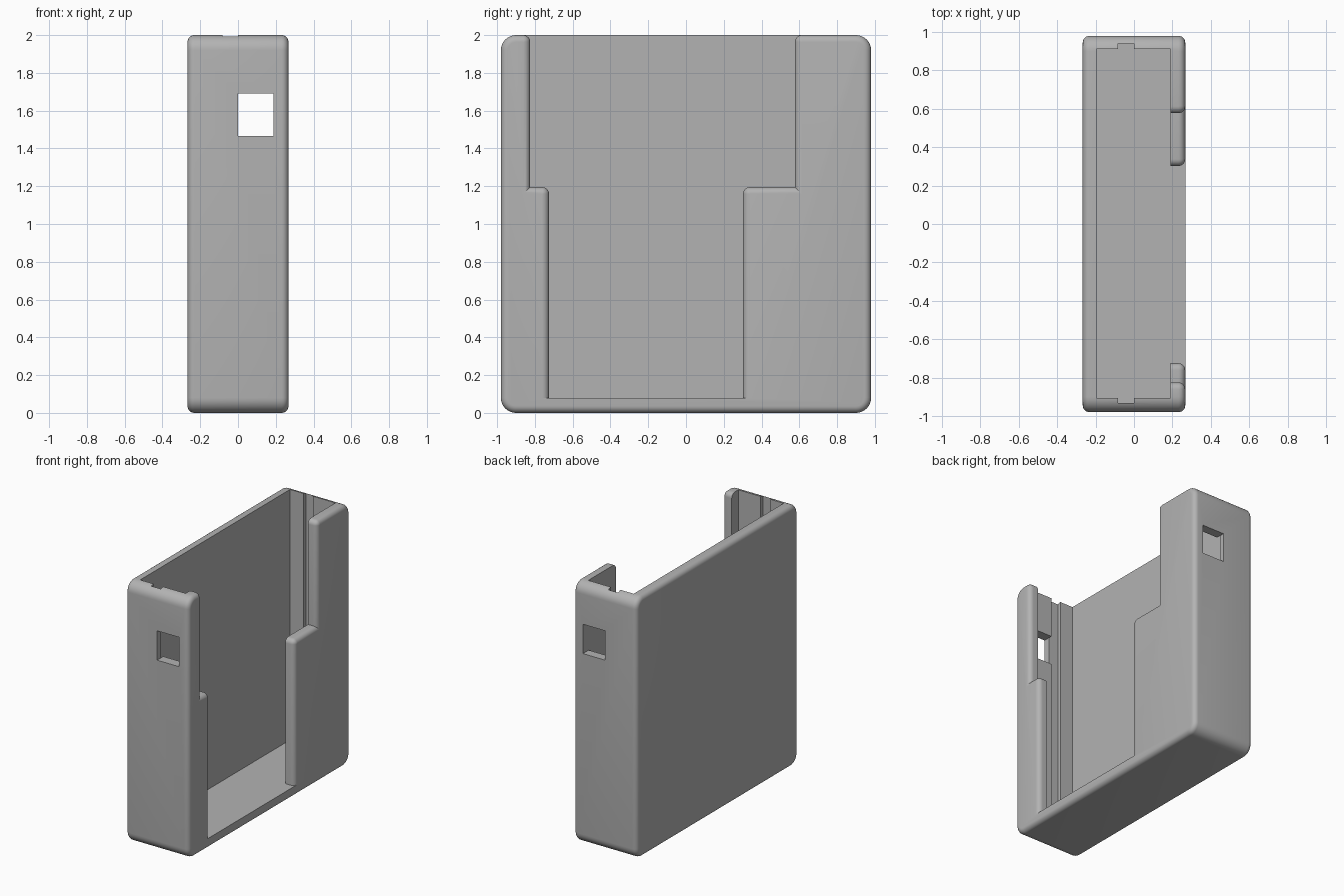
import bpy, bmesh, math

cube = bpy.data.objects.get("Cube")
if cube:
    bpy.data.objects.remove(cube, do_unlink=True)

HALF_X, HALF_Y, TOP = 0.267, 0.98, 2.0
INNER_X, FLOOR = 0.19, 0.08
CORNER, FILLET = 0.08, 0.036

grey = bpy.data.materials.new("plain grey")
grey.use_nodes = True
colour = (0.45, 0.45, 0.45, 1)
grey.diffuse_color = colour
grey.node_tree.nodes["Principled BSDF"].inputs["Base Color"].default_value = colour


def make_object(name, bm):
    bmesh.ops.recalc_face_normals(bm, faces=bm.faces[:])
    mesh = bpy.data.meshes.new(name)
    bm.to_mesh(mesh)
    bm.free()
    obj = bpy.data.objects.new(name, mesh)
    mesh.materials.append(grey)
    bpy.context.collection.objects.link(obj)
    return obj


def box_mesh(x, y, z):
    bm = bmesh.new()
    bmesh.ops.create_cube(bm, size=1)
    for v in bm.verts:
        v.co = [r[0] + (c + 0.5) * (r[1] - r[0]) for c, r in zip(v.co, (x, y, z))]
    return bm


def cut(target, name, bm):
    cutter = make_object(name, bm)
    cutter.hide_render = True
    mod = target.modifiers.new(name, 'BOOLEAN')
    mod.operation, mod.solver, mod.object = 'DIFFERENCE', 'EXACT', cutter
    bpy.context.view_layer.objects.active = target
    bpy.ops.object.modifier_apply(modifier=name)
    bpy.data.objects.remove(cutter, do_unlink=True)


# Outer shell: large corner rounding, then a small fillet round both broad faces
bm = box_mesh((-HALF_X, HALF_X), (-HALF_Y, HALF_Y), (0, TOP))
along_x = [e for e in bm.edges if abs(e.verts[0].co.x - e.verts[1].co.x) > 0.1]
bmesh.ops.bevel(bm, geom=along_x, offset=CORNER, segments=8, profile=0.5, affect='EDGES')
rims = [e for e in bm.edges if abs(e.verts[0].co.x - e.verts[1].co.x) < 0.001]
bmesh.ops.bevel(bm, geom=rims, offset=FILLET, segments=6, profile=0.5, affect='EDGES')
holder = make_object("holder_body", bm)

# Inner pocket, open at the top
cut(holder, "pocket", box_mesh((-0.195, INNER_X), (-0.905, 0.91), (FLOOR, 2.2)))

# Slide grooves down both end walls
cut(holder, "grooves", box_mesh((-0.083, 0), (-0.933, 0.94), (FLOOR, 2.2)))

# Square windows through both end walls
cut(holder, "windows", box_mesh((0, 0.188), (-1.2, 1.2), (1.465, 1.69)))


def side_outline(s, low, high, d):
    """One side of the stepped opening, from floor to top, flared by d."""
    points = [(low + s * d, FLOOR)]

    def round_corner(y, z):
        radius = max(FILLET - d, 0.0008)
        for i in range(7):
            a = math.pi / 2 * i / 6
            points.append((y + s * (FILLET - radius * math.cos(a)),
                           z - FILLET + radius * math.sin(a)))

    round_corner(low, 1.195)
    points.append((high + s * d, 1.195 - d))
    round_corner(high, TOP)
    points.append((high + s * FILLET, 2.2))
    return points


# Stepped opening in the slotted face, flaring into a rounded outer rim
bm = bmesh.new()
levels = [(INNER_X - 0.02, 0)]
for i in range(7):
    a = math.pi / 2 * i / 6
    levels.append((HALF_X - FILLET + FILLET * math.sin(a), FILLET * (1 - math.cos(a))))
levels.append((HALF_X + 0.1, FILLET))
rings = []
for x, d in levels:
    outline = side_outline(1, 0.302, 0.577, d) + side_outline(-1, -0.725, -0.825, d)[::-1]
    rings.append([bm.verts.new((x, y, z)) for y, z in outline])
for a, b in zip(rings, rings[1:]):
    for i in range(len(a)):
        j = (i + 1) % len(a)
        bm.faces.new((a[i], a[j], b[j], b[i]))
bm.faces.new(rings[0])
bm.faces.new(rings[-1])
cut(holder, "opening", bm)

# Smooth the fillets and keep the cut edges crisp
bpy.ops.object.select_all(action='DESELECT')
holder.select_set(True)
bpy.context.view_layer.objects.active = holder
bpy.ops.object.shade_smooth_by_angle(angle=math.radians(30))
